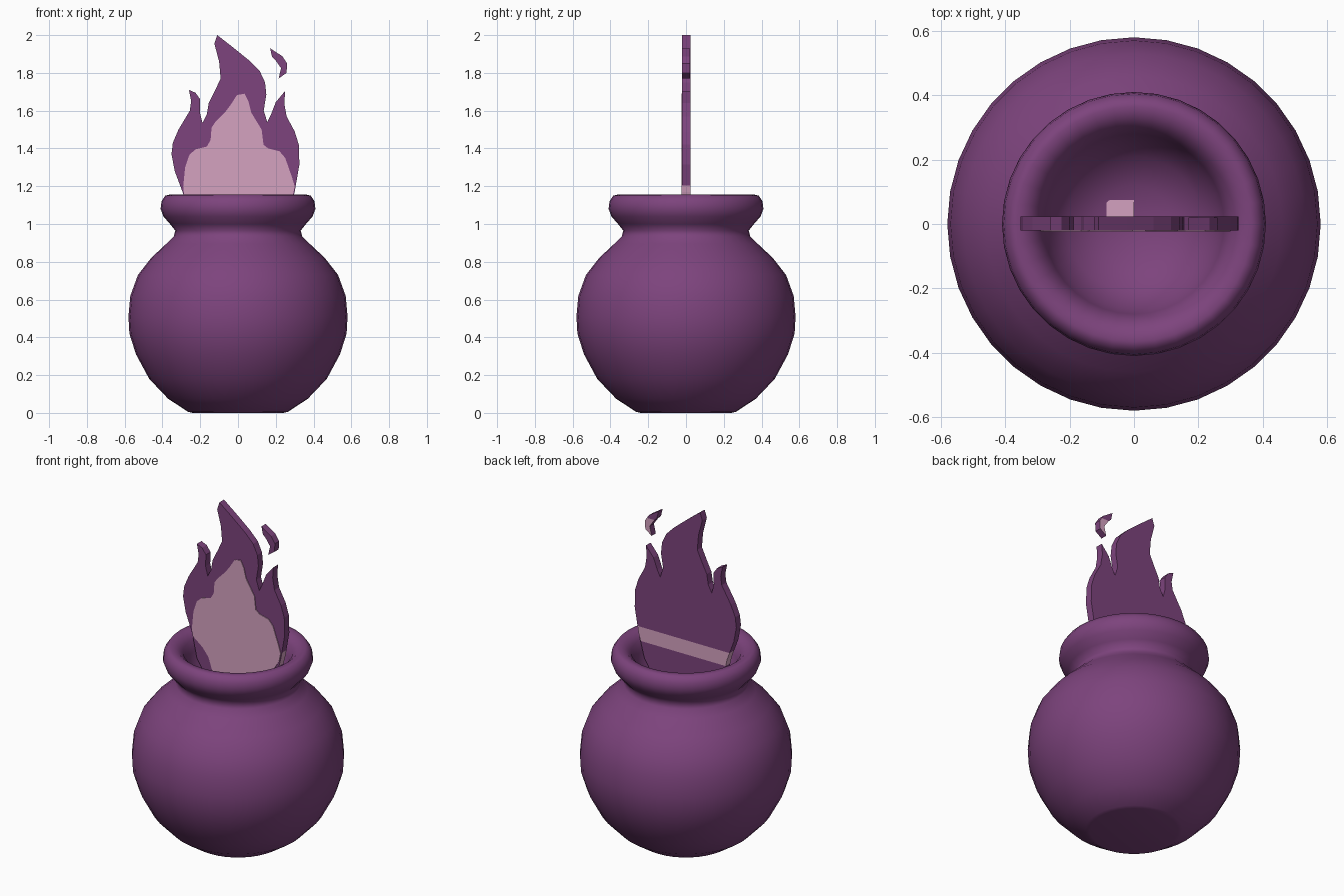
import bpy, bmesh, math
from mathutils import Vector


def material(name, rgb):
    m = bpy.data.materials.new(name)
    m.diffuse_color = (*rgb, 1)
    return m


purple = material("purple", (0.205, 0.057, 0.205))
pink = material("pale_pink", (0.66, 0.36, 0.53))


def finish(bm, name, mats):
    bmesh.ops.recalc_face_normals(bm, faces=bm.faces)
    me = bpy.data.meshes.new(name)
    bm.to_mesh(me)
    bm.free()
    ob = bpy.data.objects.new(name, me)
    bpy.context.collection.objects.link(ob)
    for m in mats:
        me.materials.append(m)
    return ob


def lathe(name, profile, segs, mats):
    bm = bmesh.new()
    vs = [bm.verts.new((r, 0, z)) for r, z in profile]
    es = [bm.edges.new(p) for p in zip(vs, vs[1:])]
    bmesh.ops.spin(bm, geom=vs + es, cent=(0, 0, 0), axis=(0, 0, 1),
                   angle=2 * math.pi, steps=segs, use_duplicate=False)
    bmesh.ops.remove_doubles(bm, verts=bm.verts, dist=0.0005)
    ob = finish(bm, name, mats)
    for p in ob.data.polygons:
        p.use_smooth = True
    return ob


def slab(name, outline, y0, y1, mats, cuts=(), rule=None):
    """Outline in x,z extruded from y0 to y1, cut at heights, coloured by rule."""
    bm = bmesh.new()
    f = bm.faces.new([bm.verts.new((x, y0, z)) for x, z in outline])
    ext = bmesh.ops.extrude_face_region(bm, geom=[f], use_keep_orig=True)
    for v in ext["geom"]:
        if isinstance(v, bmesh.types.BMVert):
            v.co.y = y1
    bmesh.ops.recalc_face_normals(bm, faces=bm.faces)
    bmesh.ops.triangulate(bm, faces=[f for f in bm.faces if len(f.verts) > 4])
    for z in cuts:
        bmesh.ops.bisect_plane(bm, geom=bm.verts[:] + bm.edges[:] + bm.faces[:],
                               plane_co=(0, 0, z), plane_no=(0, 0, 1))
    bm.normal_update()
    if rule:
        for f in bm.faces:
            f.material_index = rule(f.calc_center_median(), f.normal)
    return finish(bm, name, mats)


# Round pot with flared rim and shallow bowl inside
pot = lathe("pot", [
    (0, 0.004), (0.24, 0.0), (0.265, 0.006), (0.37, 0.075), (0.47, 0.18),
    (0.54, 0.31), (0.575, 0.42), (0.58, 0.51), (0.57, 0.62), (0.53, 0.73),
    (0.46, 0.82), (0.38, 0.895), (0.34, 0.935), (0.332, 0.965), (0.36, 1.0),
    (0.395, 1.04), (0.41, 1.08), (0.405, 1.12), (0.385, 1.15), (0.365, 1.155),
    (0.335, 1.15), (0.30, 1.12), (0.28, 1.06), (0.265, 1.0), (0.21, 0.92),
    (0.12, 0.87), (0, 0.85)], 36, [purple])

# Flame sheet, with a pale band wrapping its foot
slab("flame", [
    (-.18, .9), (-.26, 1.02), (-.29, 1.16), (-.335, 1.28), (-.352, 1.37),
    (-.345, 1.43), (-.315, 1.50), (-.255, 1.60), (-.248, 1.65), (-.26, 1.71),
    (-.225, 1.695), (-.2, 1.66), (-.202, 1.59), (-.188, 1.535), (-.165, 1.58),
    (-.155, 1.64), (-.12, 1.71), (-.092, 1.77), (-.10, 1.86), (-.125, 1.955),
    (-.11, 2.0), (-.02, 1.93), (.06, 1.865), (.115, 1.81), (.143, 1.75),
    (.15, 1.685), (.136, 1.60), (.155, 1.54), (.175, 1.58), (.2, 1.645),
    (.25, 1.705), (.245, 1.64), (.257, 1.57), (.30, 1.49), (.322, 1.42),
    (.325, 1.315), (.30, 1.17), (.26, 1.02), (.18, .9)],
    -0.02, 0.024, [purple, pink], (1.12, 1.205),
    lambda c, n: int(1.12 < c.z < 1.205 and (n.y > 0.5 or abs(n.x) > 0.5)))

# Pale heart of the flame on the front
slab("flame_heart", [
    (-.14, .93), (-.18, 1.05), (-.22, 1.10), (-.285, 1.15), (-.29, 1.2),
    (-.28, 1.3), (-.257, 1.367), (-.225, 1.395), (-.165, 1.41), (-.145, 1.445),
    (-.14, 1.51), (-.12, 1.54), (-.07, 1.59), (-.04, 1.63), (-.005, 1.683),
    (.035, 1.69), (.055, 1.65), (.07, 1.59), (.125, 1.50), (.135, 1.42),
    (.16, 1.40), (.22, 1.385), (.25, 1.35), (.285, 1.25), (.30, 1.2),
    (.29, 1.15), (.22, 1.04), (.14, .93)], -0.024, -0.019, [pink])

# Loose lick of flame, pale at the back
slab("ember", [
    (.17, 1.93), (.235, 1.888), (.26, 1.85), (.257, 1.80), (.215, 1.77),
    (.228, 1.825), (.2, 1.865), (.18, 1.885)], -0.02, 0.02, [purple, pink], (1.87,),
    lambda c, n: int(n.y > 0.5 and c.z < 1.87))

# Small pale patch on the bowl floor
slab("floor_glow", [(-.085, .862), (-.04, .858), (0, .858), (0, .866), (-.085, .868)],
     0.02, 0.075, [pink])
